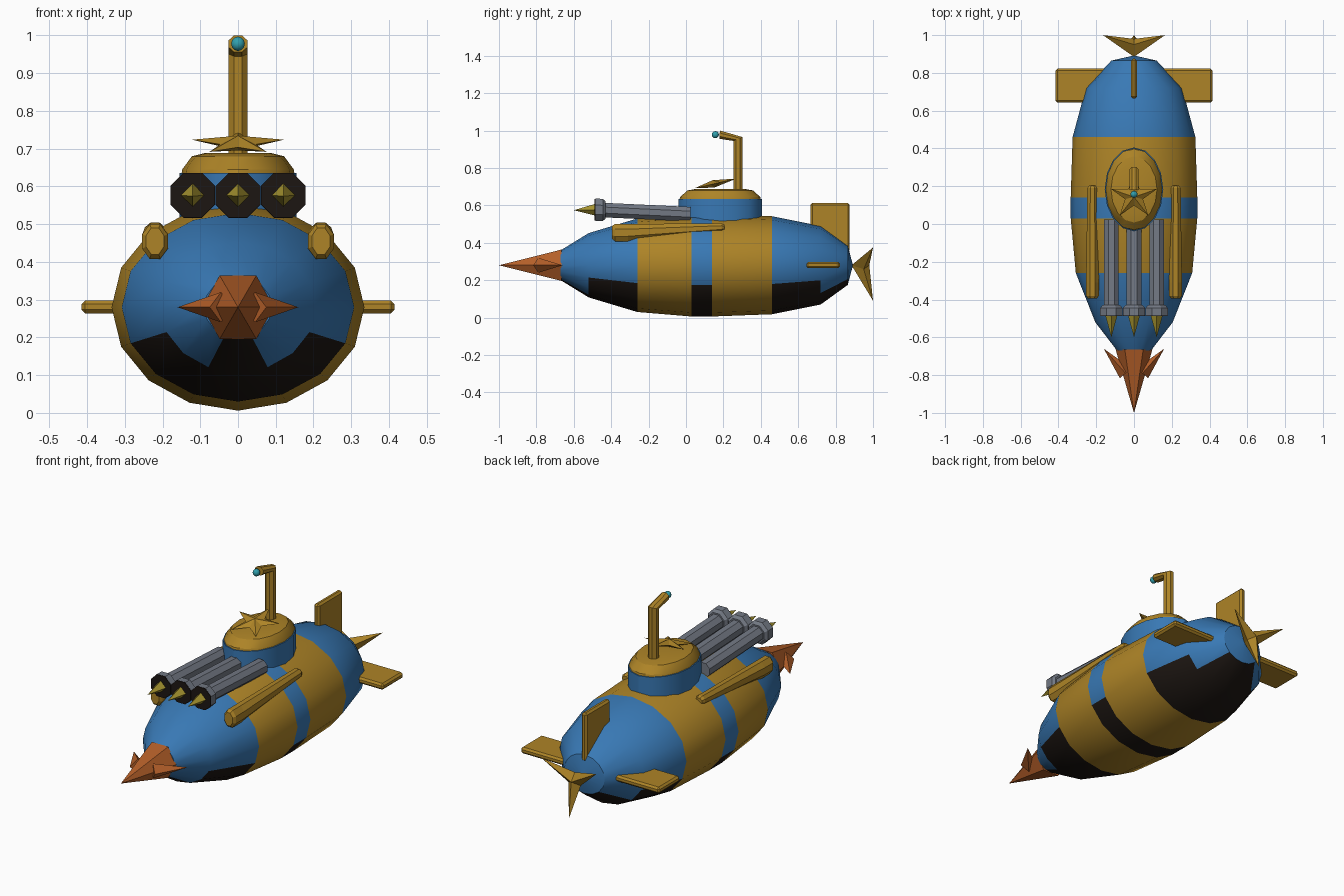
import bpy, bmesh, math
from mathutils import Vector as V, Matrix

if "Cube" in bpy.data.objects:
    bpy.data.objects.remove(bpy.data.objects["Cube"])


def mat(name, r, g, b):
    m = bpy.data.materials.new(name)
    m.diffuse_color = (r, g, b, 1)
    m.use_nodes = True
    m.node_tree.nodes["Principled BSDF"].inputs["Base Color"].default_value = m.diffuse_color
    return m


BLUE = mat("blue", 0.04, 0.19, 0.46)
GOLD = mat("gold", 0.42, 0.23, 0.02)
BLACK = mat("black", 0.012, 0.008, 0.006)
ORANGE = mat("orange", 0.46, 0.115, 0.022)
STEEL = mat("steel", 0.17, 0.19, 0.23)
BRASS = mat("brass", 0.40, 0.31, 0.03)
LENS = mat("lens", 0.03, 0.35, 0.42)


def finish(bm, name, mats, smooth=None):
    bmesh.ops.recalc_face_normals(bm, faces=bm.faces)
    me = bpy.data.meshes.new(name)
    for f in bm.faces:
        f.smooth = smooth is not None
    bm.to_mesh(me)
    bm.free()
    for m in mats:
        me.materials.append(m)
    if smooth is not None:
        me.set_sharp_from_angle(angle=math.radians(smooth))
    ob = bpy.data.objects.new(name, me)
    bpy.context.collection.objects.link(ob)
    return ob


def ring(c, u, v, n, phase=0.0):
    """Ellipse of n points round c with half axes u and v."""
    return [V(c) + V(u) * math.cos(a) + V(v) * math.sin(a)
            for a in (phase + 2 * math.pi * i / n for i in range(n))]


def loft(name, rings, mats, pick=lambda j, i: 0, smooth=None):
    """Skin a row of rings; pick(section, side) gives the material slot."""
    bm = bmesh.new()
    vs = [[bm.verts.new(p) for p in r] for r in rings]
    n = len(vs[0])
    for j in range(len(vs) - 1):
        for i in range(n):
            k = (i + 1) % n
            f = bm.faces.new((vs[j][i], vs[j][k], vs[j + 1][k], vs[j + 1][i]))
            f.material_index = pick(j, i)
    bm.faces.new(vs[0]).material_index = pick(0, 0)
    bm.faces.new(vs[-1]).material_index = pick(len(vs) - 2, 0)
    bmesh.ops.remove_doubles(bm, verts=bm.verts, dist=1e-5)
    return finish(bm, name, mats, smooth)


def spike(name, base, tip, r, n, m, phase=0.0):
    base, tip = V(base), V(tip)
    q = (tip - base).to_track_quat('Z', 'Y')
    bm = bmesh.new()
    vs = [bm.verts.new(p) for p in
          ring(base, q @ V((r, 0, 0)), q @ V((0, r, 0)), n, phase)]
    t = bm.verts.new(tip)
    for i in range(n):
        bm.faces.new((vs[i], vs[(i + 1) % n], t))
    bm.faces.new(vs)
    return finish(bm, name, [m])


def star(name, n, ro, ri, top, bottom, m, matrix, lift=0.0):
    """Pointed star in local xy, first point along +y, apex on both faces."""
    bm = bmesh.new()
    vs = []
    for i in range(2 * n):
        r, z = (ri, lift) if i % 2 else (ro, 0)
        a = math.pi / 2 + math.pi * i / n
        vs.append(bm.verts.new((r * math.cos(a), r * math.sin(a), z)))
    for h in (top, bottom):
        c = bm.verts.new((0, 0, h))
        for i in range(2 * n):
            bm.faces.new((vs[i], vs[(i + 1) % (2 * n)], c))
    bm.transform(matrix)
    return finish(bm, name, [m])


def slab(name, lo, hi, bevel, m):
    lo, hi = V(lo), V(hi)
    bm = bmesh.new()
    bmesh.ops.create_cube(bm, size=1)
    for v in bm.verts:
        v.co = (lo + hi) / 2 + v.co * (hi - lo)
    bmesh.ops.bevel(bm, geom=bm.edges[:], offset=bevel, segments=1, affect='EDGES')
    return finish(bm, name, [m])


# Hull: y, half width, half height; painted in bands with a dark keel
ZC = 0.28
HULL = [(-0.67, 0.09, 0.08), (-0.52, 0.205, 0.172), (-0.26, 0.308, 0.25),
        (0.03, 0.335, 0.274), (0.14, 0.335, 0.274), (0.46, 0.325, 0.262),
        (0.72, 0.255, 0.21), (0.865, 0.12, 0.105), (0.89, 0.01, 0.01)]
KEEL = {0: 1, 1: 3, 3: 3, 5: 3, 6: 2}   # dark sides either side of the keel


def hull_paint(j, i):
    if j in (2, 4):
        return 1
    away = abs(i + 0.5 - 12)
    return 2 if away < KEEL.get(j, 0) else 0


loft("hull", [ring((0, y, ZC), (a, 0, 0), (0, 0, b), 16) for y, a, b in HULL],
     [BLUE, GOLD, BLACK], hull_paint, 32)

# Nose horn with a backward barb on each side
spike("nose_horn", (0, -0.665, ZC), (0, -1, ZC), 0.097, 6, ORANGE)
for s in (-1, 1):
    spike("nose_barb", (s * 0.045, -0.79, ZC), (s * 0.16, -0.66, ZC), 0.04, 4, ORANGE)

# Conning tower and its domed cap
TC = 0.183


def oval(z, a, b):
    return ring((0, TC, z), (a, 0, 0), (0, b, 0), 16)


loft("conning_tower", [oval(0.45, 0.155, 0.222), oval(0.635, 0.155, 0.222)],
     [BLUE], smooth=30)
loft("tower_cap", [oval(0.63, 0.15, 0.218), oval(0.645, 0.148, 0.214),
                   oval(0.68, 0.122, 0.175), oval(0.688, 0.09, 0.13)],
     [GOLD], smooth=30)
star("cap_star", 5, 0.128, 0.05, 0.02, -0.02, GOLD,
     Matrix.Translation((0, 0.147, 0.715)) @ Matrix.Rotation(math.radians(13), 4, 'X'))

# Periscope with forward elbow and lens
P = math.pi / 8
R = 0.027
loft("periscope", [ring((0, 0.278, 0.66), (R, 0, 0), (0, R, 0), 8, P),
                   ring((0, 0.278, 0.955), (R, 0, 0), (0, R, 0.011), 8, P),
                   ring((0, 0.18, 0.978), (R, 0, 0), (0, 0.001, 0.024), 8, P)],
     [GOLD])
bm = bmesh.new()
bmesh.ops.create_uvsphere(bm, u_segments=10, v_segments=6, radius=0.019,
                          matrix=Matrix.Translation((0, 0.157, 0.978)))
finish(bm, "periscope_lens", [LENS], 60)

# Three launch tubes with collar, dark muzzle and spiked warhead
for x in (-0.12, 0, 0.12):
    def disc(y, z, r):
        return ring((x, y, z), (r, 0, 0), (0, 0, r), 8, P)
    loft("launch_tube", [disc(0.025, 0.553, 0.042), disc(-0.44, 0.575, 0.042)], [STEEL])
    loft("tube_collar", [disc(-0.43, 0.575, 0.05), disc(-0.445, 0.576, 0.064),
                         disc(-0.485, 0.577, 0.064), disc(-0.485, 0.577, 0.046),
                         disc(-0.46, 0.577, 0.046)],
         [STEEL, BLACK], lambda j, i: 1 if j >= 2 else 0)
    loft("muzzle_rim", [disc(-0.48, 0.577, 0.063), disc(-0.488, 0.577, 0.063)], [BLACK])
    spike("warhead", (x, -0.475, 0.577), (x, -0.6, 0.574), 0.034, 4, BRASS)

# Tapered side rails, horizontal fins and tail fin
for s in (-1, 1):
    def section(y, z0, z1, a):
        return ring((s * 0.22, y, (z0 + z1) / 2), (a * 1.08, 0, 0),
                    (0, 0, (z1 - z0) / 2 * 1.08), 8, P)
    loft("side_rail", [section(-0.395, 0.42, 0.49, 0.024), section(-0.38, 0.408, 0.50, 0.034),
                       section(-0.31, 0.408, 0.50, 0.034), section(0.19, 0.458, 0.505, 0.027),
                       section(0.205, 0.465, 0.497, 0.018)], [GOLD])
    slab("stern_plane", (min(s * 0.1, s * 0.415), 0.643, 0.264),
         (max(s * 0.1, s * 0.415), 0.823, 0.298), 0.01, GOLD)
slab("tail_fin", (-0.016, 0.665, 0.35), (0.016, 0.875, 0.612), 0.01, GOLD)

# Three bladed propeller: local z points forward, one blade hangs down
star("propeller", 3, 0.19, 0.042, 0.115, 0.02, GOLD,
     Matrix.Translation((0, 1.0, ZC)) @ Matrix.Rotation(math.radians(90), 4, 'X')
     @ Matrix.Rotation(math.pi, 4, 'Z'), lift=0.05)
